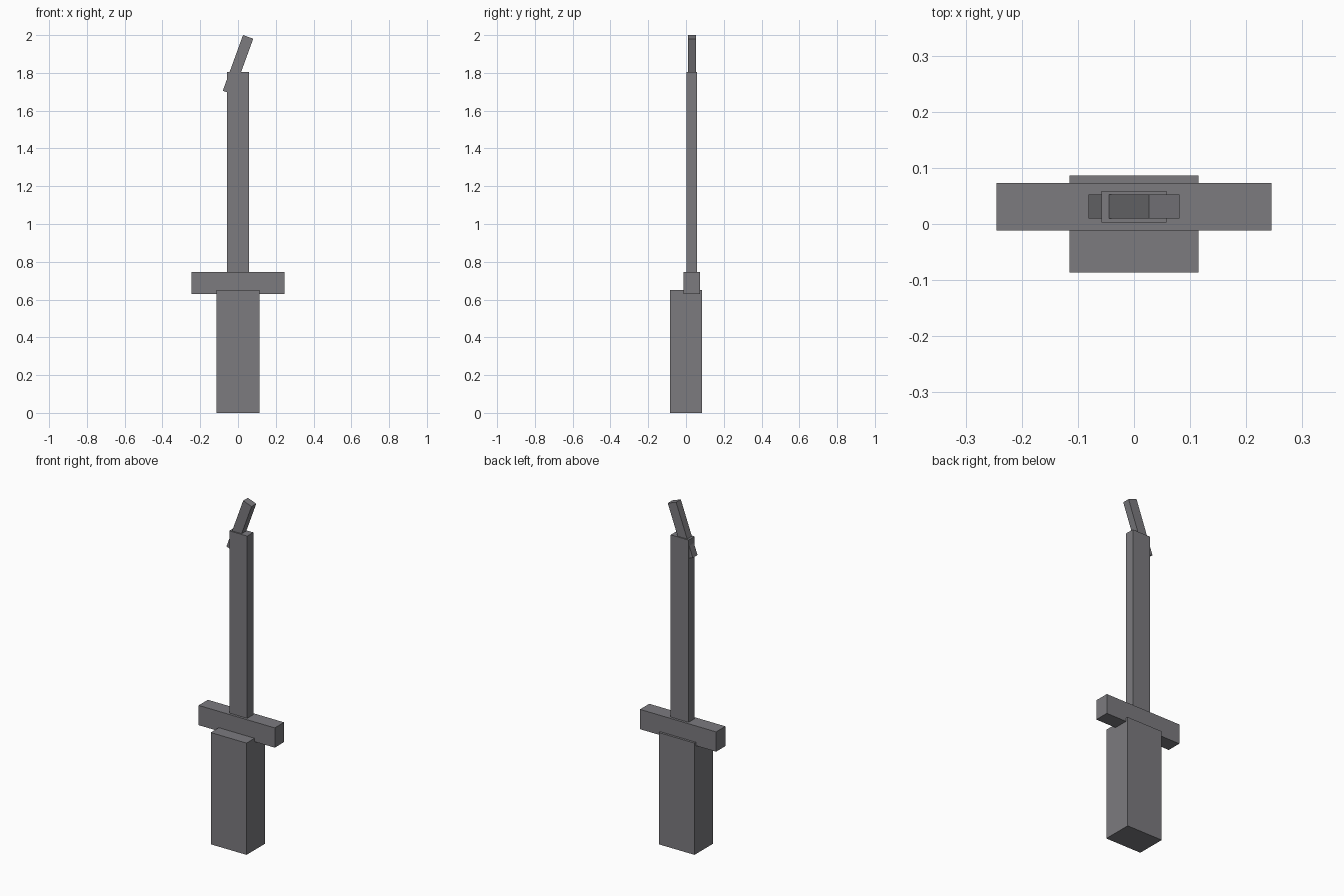
import bpy, math

if "Cube" in bpy.data.objects:
    bpy.data.objects.remove(bpy.data.objects["Cube"])

# One flat dark grey for the whole model
grey = bpy.data.materials.new("dark_grey")
grey.diffuse_color = (0.2, 0.197, 0.212, 1)
grey.use_nodes = True
grey.node_tree.nodes["Principled BSDF"].inputs["Base Color"].default_value = grey.diffuse_color


def box(name, center, size, tilt=0.0):
    """Flat-faced box, optionally tilted about the y axis (degrees)."""
    bpy.ops.mesh.primitive_cube_add(size=1, location=center,
                                    rotation=(0, math.radians(tilt), 0))
    ob = bpy.context.object
    ob.name = name
    ob.scale = size
    ob.data.materials.append(grey)
    return ob


# Grip: thick block standing on the ground
box("grip", (0, 0, 0.325), (0.23, 0.172, 0.65))
# Crossguard: wide bar, set slightly to the back
box("crossguard", (0, 0.0305, 0.6875), (0.49, 0.085, 0.115))
# Blade: long slim bar
box("blade", (0, 0.0305, 1.275), (0.115, 0.056, 1.06))
# Tip: small bar leaning to the right, sunk into the blade
box("blade_tip", (0, 0.031, 1.843), (0.0575, 0.043, 0.314), tilt=20)
